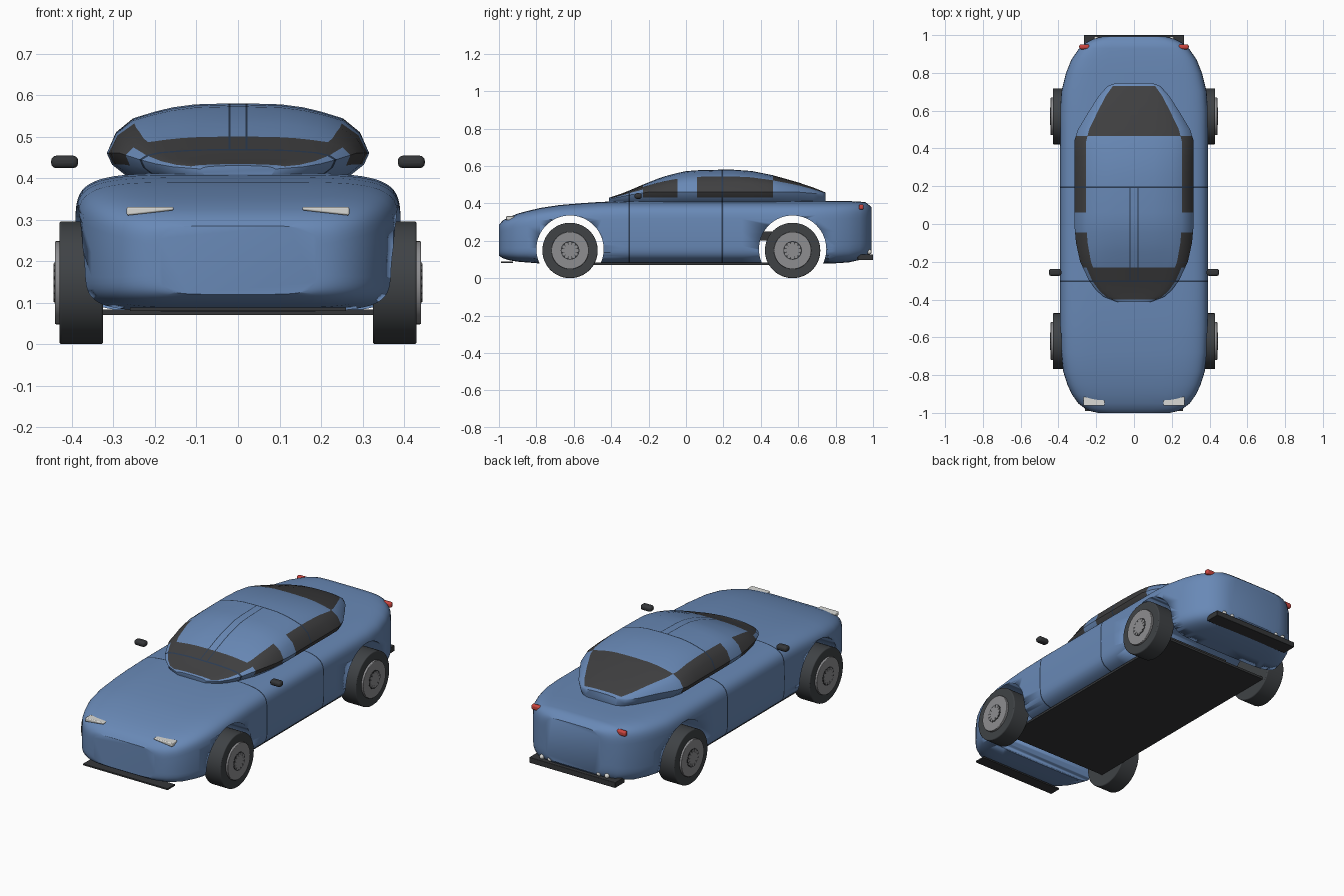
import bpy, bmesh, math
from mathutils import Matrix, Vector

old = bpy.data.objects.get("Cube")
if old:
    bpy.data.objects.remove(old, do_unlink=True)


def material(name, r, g, b):
    m = bpy.data.materials.new(name)
    m.use_nodes = True
    m.diffuse_color = (r, g, b, 1)
    m.node_tree.nodes["Principled BSDF"].inputs["Base Color"].default_value = (r, g, b, 1)
    return m


PAINT = material("blue paint", .14, .25, .47)
GLASS = material("dark glass", .05, .05, .052)
SEAM = material("panel gap", .025, .045, .085)
RUBBER = material("tyre rubber", .05, .055, .06)
TRIM = material("black trim", .035, .037, .04)
ALLOY = material("wheel alloy", .27, .27, .28)
LAMP = material("pale lamp", .7, .7, .67)
RED = material("red lamp", .6, .06, .05)


def finish(name, bm, mats, bevel=0, segments=3):
    bmesh.ops.recalc_face_normals(bm, faces=bm.faces)
    me = bpy.data.meshes.new(name)
    bm.to_mesh(me)
    bm.free()
    for m in mats:
        me.materials.append(m)
    ob = bpy.data.objects.new(name, me)
    bpy.context.collection.objects.link(ob)
    if bevel:
        mod = ob.modifiers.new("Bevel", "BEVEL")
        mod.width, mod.segments = bevel, segments
    bpy.ops.object.select_all(action="DESELECT")
    ob.select_set(True)
    bpy.context.view_layer.objects.active = ob
    bpy.ops.object.shade_smooth_by_angle(angle=math.radians(35))
    return ob


def box(name, lo, hi, mat, bevel=0, taper=None):
    """Box between two corners; taper shrinks the height of the inner end."""
    lo, hi = Vector(lo), Vector(hi)
    bm = bmesh.new()
    bmesh.ops.create_cube(bm, size=1)
    for v in bm.verts:
        inner = abs(v.co.x * (hi.x - lo.x) + (lo.x + hi.x) / 2) < abs(lo.x + hi.x) / 2
        if taper and inner:
            v.co.z = .5 + (v.co.z - .5) * taper
        v.co = Vector([c * (b - a) + (a + b) / 2 for c, a, b in zip(v.co, lo, hi)])
    return finish(name, bm, [mat], bevel)


def disc(name, x0, x1, y, z, r, mat, sides=48, bevel=0):
    """Cylinder along x."""
    bm = bmesh.new()
    bmesh.ops.create_cone(bm, cap_ends=True, segments=sides, radius1=r, radius2=r,
                          depth=abs(x1 - x0),
                          matrix=Matrix.Translation(((x0 + x1) / 2, y, z))
                          @ Matrix.Rotation(math.pi / 2, 4, "Y"))
    return finish(name, bm, [mat], bevel)


def curve(points):
    """Piecewise function through (y, value) pairs."""
    def at(y):
        for (a, u), (b, v) in zip(points, points[1:]):
            if y <= b:
                return u + (v - u) * max(0, y - a) / (b - a)
        return points[-1][1]
    return at


def loft(name, stations, section, rule, mats):
    """Skin closed sections along y; rule gives the material of each face."""
    bm = bmesh.new()
    rings = [[bm.verts.new((x, y, z)) for x, z in section(y)] for y in stations]
    n = len(rings[0])
    for y0, y1, a, b in zip(stations, stations[1:], rings, rings[1:]):
        for j in range(n):
            k = (j + 1) % n
            f = bm.faces.new((a[j], a[k], b[k], b[j]))
            f.material_index = rule((y0 + y1) / 2, j)
    bm.faces.new(rings[0])
    bm.faces.new(rings[-1])
    return finish(name, bm, mats)


SEAMS = (-.304, .194)
GAP = .004


def in_seam(y):
    return any(abs(y - s) < GAP for s in SEAMS)


def stations(points, extra=()):
    ys = set(p[0] for p in points) | set(extra)
    for s in SEAMS:
        ys |= {s - GAP, s + GAP}
    return sorted(ys)


# Body: rounded-box sections from nose to tail
width = [(-1, .19), (-.992, .225), (-.98, .255), (-.95, .295), (-.9, .33), (-.85, .353),
         (-.78, .375), (-.68, .388), (-.55, .392), (.6, .392), (.7, .385), (.8, .36),
         (.87, .332), (.93, .29), (.96, .255), (.98, .215), (.992, .17)]
body_w = curve(width)
body_top = curve([(-1, .285), (-.98, .308), (-.95, .325), (-.9, .345), (-.8, .372),
                  (-.65, .395), (-.45, .408), (-.3, .412), (.9, .412), (.96, .406), (.992, .38)])
body_low = curve([(-1, .12), (-.97, .1), (-.9, .088), (-.75, .076), (.75, .076),
                  (.88, .085), (.96, .105), (.992, .14)])


def body_section(y):
    w, t, b = body_w(y), body_top(y), body_low(y)
    ring = []
    for i in range(64):
        c, s = math.cos(math.tau * i / 64), math.sin(math.tau * i / 64)
        p = 2 / 5.5
        ring.append((math.copysign(abs(c) ** p, c) * w,
                     (t + b) / 2 + math.copysign(abs(s) ** p, s) * (t - b) / 2))
    return ring


body = loft("body", stations(width, [-.45, -.3, .3, .5]), body_section,
            lambda y, j: 1 if in_seam(y) else 0, [PAINT, SEAM])

# Wheel arches cut right through
AXLES = {"front": -.62, "rear": .57}
for end, y in AXLES.items():
    cutter = disc(end + "_arch_cutter", -.6, .6, y, .155, .18, PAINT, 64)
    cutter.hide_render = True
    mod = body.modifiers.new("Arch", "BOOLEAN")
    mod.operation, mod.solver, mod.object = "DIFFERENCE", "EXACT", cutter
    bpy.ops.object.select_all(action="DESELECT")
    bpy.context.view_layer.objects.active = body
    body.select_set(True)
    # Keep the cut ahead of the smoothing modifier, then bake it
    bpy.ops.object.modifier_move_to_index(modifier=mod.name, index=0)
    bpy.ops.object.modifier_apply(modifier=mod.name)
    bpy.data.objects.remove(cutter, do_unlink=True)

# Cabin: roof, pillars and glass in one skin
cab_width = [(-.412, .09), (-.385, .16), (-.35, .2), (-.3, .238), (-.2, .285), (-.1, .307),
             (0, .316), (.44, .316), (.5, .297), (.6, .237), (.68, .185), (.73, .14), (.745, .1)]
cab_w = curve(cab_width)
cab_top = curve([(-.412, .43), (-.36, .446), (-.3, .47), (-.23, .5), (-.15, .532), (-.08, .555),
                 (0, .572), (.1, .58), (.25, .58), (.35, .573), (.465, .55), (.6, .512),
                 (.7, .478), (.745, .458)])
waist = curve([(-.412, .422), (-.3, .445), (-.2, .46), (.6, .46), (.745, .448)])
ARC = [(.33, .98), (.5, .92), (.64, .83), (.8, .7), (.93, .42), (1, 0)]
BASE = .405


def cab_section(y):
    w, t, m = cab_w(y), cab_top(y), waist(y)
    half = [(0, t), (.018, t), (.023, t)]
    half += [(u * w, m + v * (t - m)) for u, v in ARC]
    half += [(.96 * w, BASE + .5 * (m - BASE)), (.85 * w, BASE)]
    return half + [(-x, z) for x, z in reversed(half[1:])]


def cab_rule(y, j):
    m = len(ARC) + 5
    seg = j if j < m else 2 * m - 2 - j
    if in_seam(y) or (seg == 1 and SEAMS[0] < y < SEAMS[1]):
        return 2
    if y < -.23:                                   # windscreen
        return 1 if seg <= 6 and y > -.4 else 0
    if y > .465:                                   # rear window
        return 1 if seg <= 5 and y < .73 else 0
    side = -.23 < y < -.045 or .06 < y < .465      # side windows
    return 1 if side and 6 <= seg <= 8 else 0


loft("cabin", stations(cab_width, [-.4, -.23, -.15, -.045, .06, .25, .35, .465]),
     cab_section, cab_rule, [PAINT, GLASS, SEAM])

# Underside and bumpers
box("floor", (-.325, -.65, .07), (.325, .67, .083), TRIM)
box("rear_bench", (-.25, .38, .2), (.25, .46, .25), TRIM)
box("front_lip", (-.26, -.99, .08), (.26, -.925, .088), TRIM)
box("rear_bumper", (-.265, .918, .096), (.265, 1, .127), TRIM, .003)

for side, s in (("left", 1), ("right", -1)):
    def pair(name, x0, x1, y0, y1, z0, z1, mat, bevel, taper=None):
        xs = sorted((s * x0, s * x1))
        return box(side + "_" + name, (xs[0], y0, z0), (xs[1], y1, z1), mat, bevel, taper)

    # Lamps and mirrors
    pair("headlight", .155, .268, -.962, -.915, .31, .331, LAMP, .005, .4)
    pair("tail_light", .235, .29, .925, .95, .366, .395, RED, .009)
    pair("mirror", .385, .45, -.275, -.237, .424, .454, TRIM, .012)
    for i, x in enumerate((.15, .2)):
        bm = bmesh.new()
        bmesh.ops.create_uvsphere(bm, u_segments=16, v_segments=8, radius=.013,
                                  matrix=Matrix.Translation((s * x, .98, .14)))
        finish(f"{side}_rear_bulb_{i}", bm, [LAMP])

    # Wheels
    for end, y in AXLES.items():
        label = f"{end}_{side}_"
        z = .148
        disc(label + "tyre", s * .325, s * .43, y, z, z, RUBBER, 64, .005)
        disc(label + "rim", s * .42, s * .441, y, z, .1, ALLOY, 48, .003)
        disc(label + "hub_recess", s * .43, s * .442, y, z, .05, TRIM, 32)
        disc(label + "hub_cap", s * .43, s * .444, y, z, .032, ALLOY, 32)
        for i in range(12):
            a = math.tau * i / 12
            disc(f"{label}bolt_{i}", s * .43, s * .444, y + .037 * math.cos(a),
                 z + .037 * math.sin(a), .009, ALLOY, 12)
